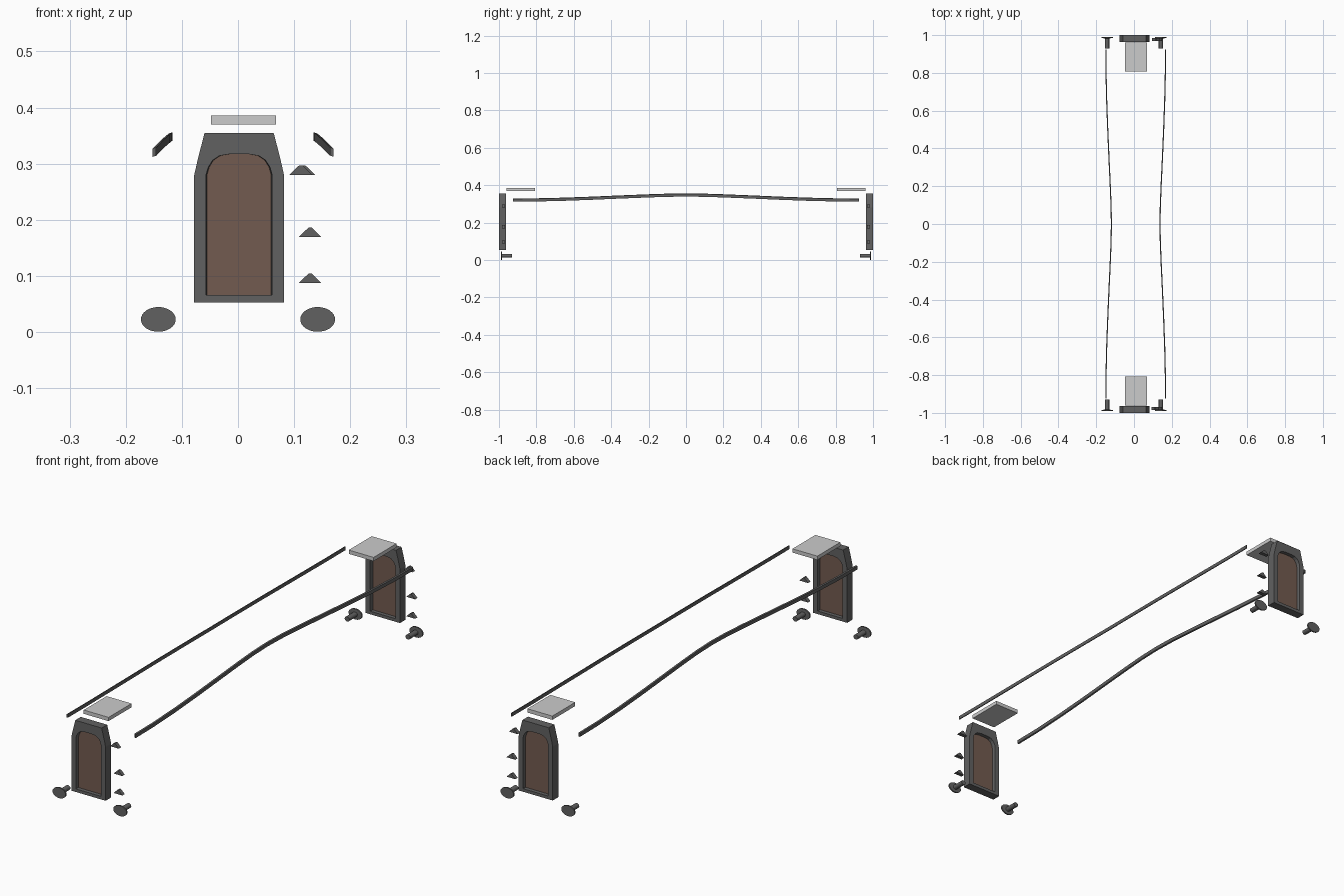
import bpy, bmesh, math

if "Cube" in bpy.data.objects:
    bpy.data.objects.remove(bpy.data.objects["Cube"])


def material(name, rgb):
    m = bpy.data.materials.new(name)
    m.diffuse_color = (*rgb, 1)
    m.use_nodes = True
    m.node_tree.nodes["Principled BSDF"].inputs["Base Color"].default_value = m.diffuse_color
    return m


DARK = material("dark_grey", (0.12, 0.12, 0.12))
BROWN = material("brown", (0.17, 0.105, 0.08))


def finish(name, bm, mat=None):
    bmesh.ops.recalc_face_normals(bm, faces=bm.faces)
    me = bpy.data.meshes.new(name)
    bm.to_mesh(me)
    bm.free()
    ob = bpy.data.objects.new(name, me)
    bpy.context.collection.objects.link(ob)
    if mat:
        me.materials.append(mat)
    return ob


def loft(name, rings, mat=None, closed=False):
    """Skin a list of equal-sized rings; either cap the ends or join them."""
    bm = bmesh.new()
    vs = [[bm.verts.new(p) for p in r] for r in rings]
    n = len(rings[0])
    pairs = list(zip(vs, vs[1:])) + ([(vs[-1], vs[0])] if closed else [])
    for a, b in pairs:
        for i in range(n):
            j = (i + 1) % n
            bm.faces.new((a[i], a[j], b[j], b[i]))
    if not closed:
        bm.faces.new(vs[0])
        bm.faces.new(vs[-1])
    return finish(name, bm, mat)


def prism(name, profile, y0, y1, mat=None):
    return loft(name, [[(x, y, z) for x, z in profile] for y in (y0, y1)], mat)


CX = 0.002


def opening(w):
    """Arched doorway outline, starting at the bottom left."""
    right = [(w, 0.28), (w * 0.93, 0.294), (w * 0.8, 0.306),
             (w * 0.6, 0.314), (w * 0.3, 0.317)]
    left = [(-x, z) for x, z in reversed(right)]
    return [(-w, 0.066), (w, 0.066)] + right + [(0, 0.317)] + left


# Outer frame outline matched point for point to the opening
top = [(0.08, 0.28), (0.0745, 0.304), (0.068, 0.330), (0.0615, 0.355), (0.03, 0.355)]
outer = ([(-0.08, 0.053), (0.08, 0.053)] + top + [(0, 0.355)]
         + [(-x, z) for x, z in reversed(top)])

for end, s in (("front", -1), ("back", 1)):
    # Gangway frame: ring with a slightly tapered opening
    def ring(pts, y):
        return [(x + CX, s * y, z) for x, z in pts]
    loft(end + "_gangway_frame",
         [ring(outer, 1.0), ring(outer, 0.963),
          ring(opening(0.059), 0.963), ring(opening(0.057), 0.9815), ring(opening(0.059), 1.0)],
         DARK, closed=True)

    # Recessed door panel
    prism(end + "_door_panel", [(x + CX, z) for x, z in opening(0.0572)],
          s * 0.979, s * 0.984, BROWN)

    # Roof board above the doorway
    prism(end + "_roof_board", [(-0.048, 0.370), (0.068, 0.370), (0.068, 0.386), (-0.048, 0.386)],
          s * 0.96, s * 0.807)

    # Oval buffers with round shafts
    for side, sx in (("left", -1), ("right", 1)):
        rings = []
        for y, rx, rz in ((0.990, 0.031, 0.022), (0.984, 0.031, 0.022),
                          (0.983, 0.011, 0.010), (0.930, 0.011, 0.010)):
            rings.append([(sx * 0.142 + rx * math.cos(a), s * y, 0.0225 + rz * math.sin(a))
                          for a in [k * math.tau / 32 for k in range(32)]])
        ob = loft(f"{end}_{side}_buffer", rings, DARK)
        bpy.context.view_layer.objects.active = ob
        ob.select_set(True)
        bpy.ops.object.shade_smooth_by_angle(angle=math.radians(35))
        ob.select_set(False)

    # Small triangular steps beside the door
    upper_x = 0.112 if s < 0 else 0.117
    for i, (x, z) in enumerate(((upper_x, 0.280), (0.1285, 0.169), (0.1285, 0.087))):
        prism(f"{end}_step_{i + 1}",
              [(x - 0.0205, z), (x + 0.0205, z), (x + 0.003, z + 0.017), (x - 0.003, z + 0.017)],
              s * 0.984, s * 0.968, DARK)

# Curved rain strips along the roof: (y, outward x, centre z)
half = [(0, 0.1285, 0.3470), (0.1, 0.1305, 0.3458), (0.2, 0.1345, 0.3425), (0.35, 0.1415, 0.3365),
        (0.5, 0.1480, 0.3300), (0.65, 0.1535, 0.3245), (0.8, 0.1570, 0.3208), (0.925, 0.1580, 0.3203)]
path = [(-y, x, z) for y, x, z in half[:0:-1]] + half
for side, sx in (("left", -1), ("right", 1)):
    loft(side + "_rain_strip",
         [[(0.009 + sx * (x + dx), y, z + dz)
           for dx, dz in ((-0.003, -0.006), (0.003, -0.008), (0.003, 0.007), (-0.003, 0.009))]
          for y, x, z in path], DARK)
